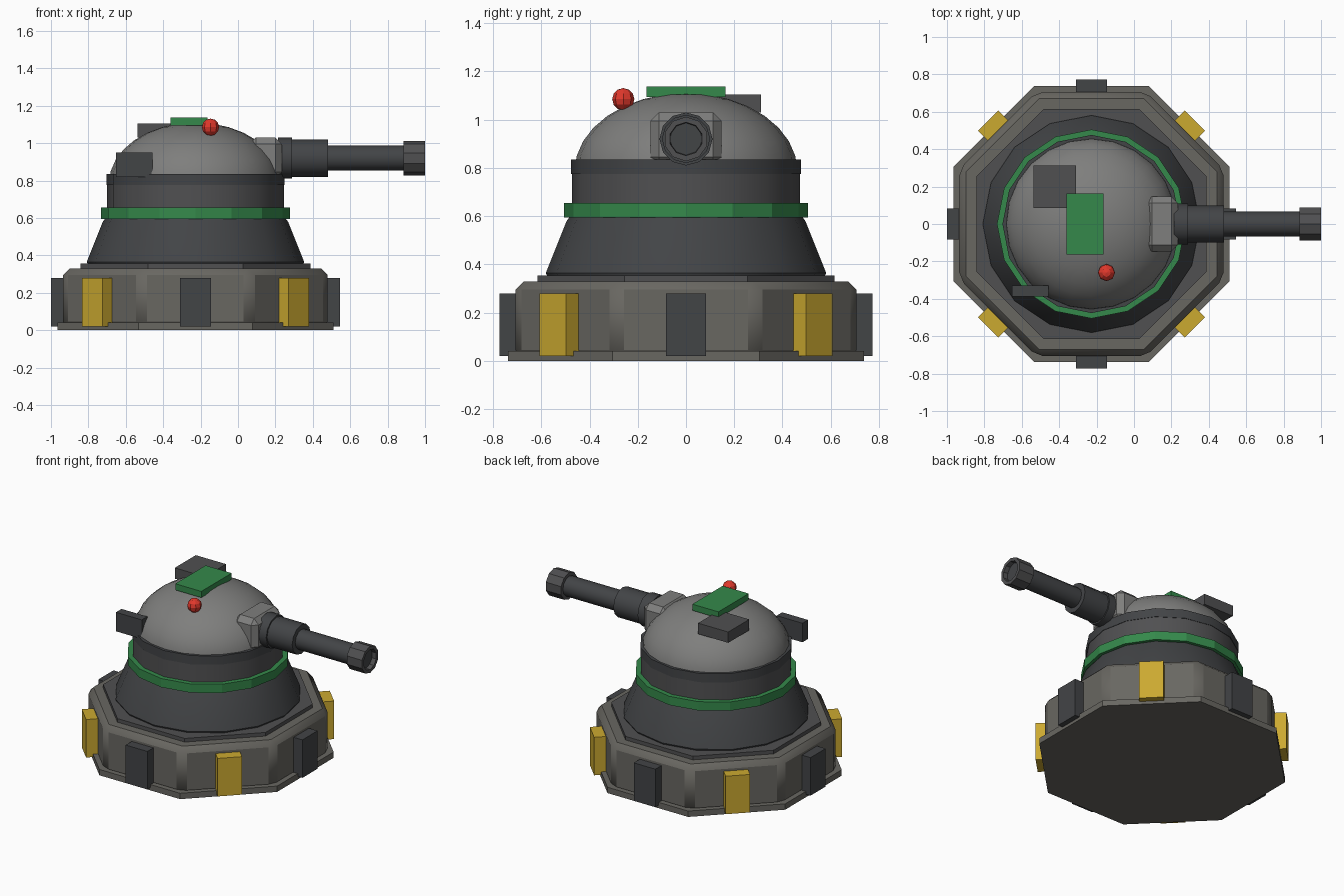
import bpy, bmesh, math
from mathutils import Matrix, Vector

if "Cube" in bpy.data.objects:
    bpy.data.objects.remove(bpy.data.objects["Cube"])

CX = -0.2275   # turret axis
GUN_Z = 0.92   # barrel axis height


def material(name, rgb):
    m = bpy.data.materials.new(name)
    m.diffuse_color = (*rgb, 1)
    m.use_nodes = True
    m.node_tree.nodes["Principled BSDF"].inputs["Base Color"].default_value = m.diffuse_color
    return m


STONE = material("warm_grey", (0.14, 0.135, 0.12))
LIGHT = material("light_grey", (0.21, 0.21, 0.205))
DARK = material("dark_grey", (0.055, 0.058, 0.062))
STEEL = material("mid_grey", (0.08, 0.08, 0.083))
GREEN = material("green", (0.035, 0.25, 0.07))
YELLOW = material("yellow", (0.60, 0.40, 0.03))
RED = material("red", (0.75, 0.04, 0.025))


def finish(bm, name, mat, matrix, bevel=0, smooth=False):
    bmesh.ops.recalc_face_normals(bm, faces=bm.faces)
    me = bpy.data.meshes.new(name)
    bm.to_mesh(me)
    bm.free()
    ob = bpy.data.objects.new(name, me)
    bpy.context.collection.objects.link(ob)
    me.materials.append(mat)
    ob.matrix_world = matrix
    if bevel:
        mod = ob.modifiers.new("bevel", 'BEVEL')
        mod.width, mod.segments = bevel, 1
        mod.limit_method = 'ANGLE'
    if smooth:
        bpy.context.view_layer.objects.active = ob
        bpy.ops.object.select_all(action='DESELECT')
        ob.select_set(True)
        bpy.ops.object.shade_smooth_by_angle(angle=math.radians(35))
    return ob


def lathe(name, profile, sides, mat, phase=0.0, matrix=None, closed=False, **kw):
    """Revolve (radius, height) points; cap the ends, or close into a ring."""
    bm = bmesh.new()
    rings = []
    for r, z in profile:
        if r < 1e-5:
            rings.append([bm.verts.new((0, 0, z))] * sides)
            continue
        angles = [2 * math.pi * (i + phase) / sides for i in range(sides)]
        rings.append([bm.verts.new((r * math.cos(a), r * math.sin(a), z)) for a in angles])
    pairs = list(zip(rings, rings[1:]))
    if closed:
        pairs.append((rings[-1], rings[0]))
    for a, b in pairs:
        for i in range(sides):
            j = (i + 1) % sides
            bm.faces.new(list(dict.fromkeys((a[i], a[j], b[j], b[i]))))
    if not closed:
        for ring in (rings[0], rings[-1]):
            if ring[0] is not ring[1]:
                bm.faces.new(ring)
    return finish(bm, name, mat, matrix or Matrix.Translation((CX, 0, 0)), **kw)


def box(name, lo, hi, mat, matrix=None, **kw):
    lo, hi = Vector(lo), Vector(hi)
    bm = bmesh.new()
    bmesh.ops.create_cube(bm, size=1)
    bmesh.ops.scale(bm, vec=hi - lo, verts=bm.verts)
    bmesh.ops.translate(bm, vec=(lo + hi) / 2, verts=bm.verts)
    return finish(bm, name, mat, matrix or Matrix(), **kw)


# Octagonal base: foot plate, chamfered body, top step
OCT = 1 / math.cos(math.pi / 8)
lathe("foot_plate", [(0.7375 * OCT, 0), (0.7375 * OCT, 0.04)], 8, STONE, phase=0.5)
lathe("base_body", [(0.707 * OCT, 0.01), (0.707 * OCT, 0.33)], 8, STONE, phase=0.5,
      bevel=0.035, smooth=True)
lathe("base_step", [(0.615 * OCT, 0.32), (0.615 * OCT, 0.355)], 8, STEEL, phase=0.5)

# Alternating dark and yellow pads around the base
for i in range(8):
    turn = Matrix.Translation((CX, 0, 0)) @ Matrix.Rotation(i * math.pi / 4, 4, 'Z')
    if i % 2:
        box(f"yellow_pad_{i}", (0.70, -0.077, 0.02), (0.781, 0.077, 0.28), YELLOW, turn)
    else:
        box(f"dark_pad_{i}", (0.70, -0.082, 0.02), (0.7725, 0.082, 0.28), DARK, turn)

# Skirt, green ring, neck, collar and dome
lathe("skirt", [(0.575, 0.35), (0.581, 0.365), (0.495, 0.58), (0.48, 0.60)], 16, DARK, smooth=True)
lathe("green_ring", [(0.46, 0.595), (0.505, 0.595), (0.505, 0.655), (0.46, 0.655)], 16,
      GREEN, closed=True)
lathe("neck", [(0.473, 0.58), (0.473, 0.785)], 16, STEEL, smooth=True)
lathe("collar", [(0.44, 0.775), (0.476, 0.775), (0.476, 0.835), (0.44, 0.835)], 16,
      DARK, closed=True, smooth=True)
arc = [(0.462 * math.cos(t * math.pi / 16), 0.787 + 0.323 * math.sin(t * math.pi / 16))
       for t in range(9)]
lathe("dome", arc, 24, LIGHT, smooth=True)

# Gun: mantlet block, sleeve, barrel and hollow muzzle along +x
box("mantlet", (0.06, -0.147, 0.81), (0.235, 0.147, 1.03), LIGHT, bevel=0.035)
gun = Matrix.Translation((0, 0, GUN_Z)) @ Matrix.Rotation(math.pi / 2, 4, 'Y')
lathe("sleeve_flange", [(0.11, 0.215), (0.11, 0.29)], 12, DARK, matrix=gun, smooth=True)
lathe("sleeve", [(0.10, 0.28), (0.10, 0.48)], 12, DARK, matrix=gun, smooth=True)
lathe("barrel", [(0.067, 0.46), (0.067, 0.97)], 12, DARK, matrix=gun, smooth=True)
lathe("muzzle", [(0.06, 0.885), (0.092, 0.885), (0.092, 1.0), (0.069, 1.0)], 10,
      STEEL, matrix=gun, closed=True)

# Dome fittings
box("green_plate", (-0.36, -0.164, 1.095), (-0.163, 0.164, 1.138), GREEN)
box("roof_hatch", (-0.538, 0.085, 1.03), (-0.31, 0.312, 1.104), STEEL)
box("side_box", (-0.652, -0.388, 0.82), (-0.457, -0.328, 0.95), DARK)
lamp = [(0.046 * math.sin(t * math.pi / 6), -0.046 * math.cos(t * math.pi / 6)) for t in range(7)]
lathe("red_lamp", lamp, 8, RED, matrix=Matrix.Translation((-0.147, -0.26, 1.085)))
